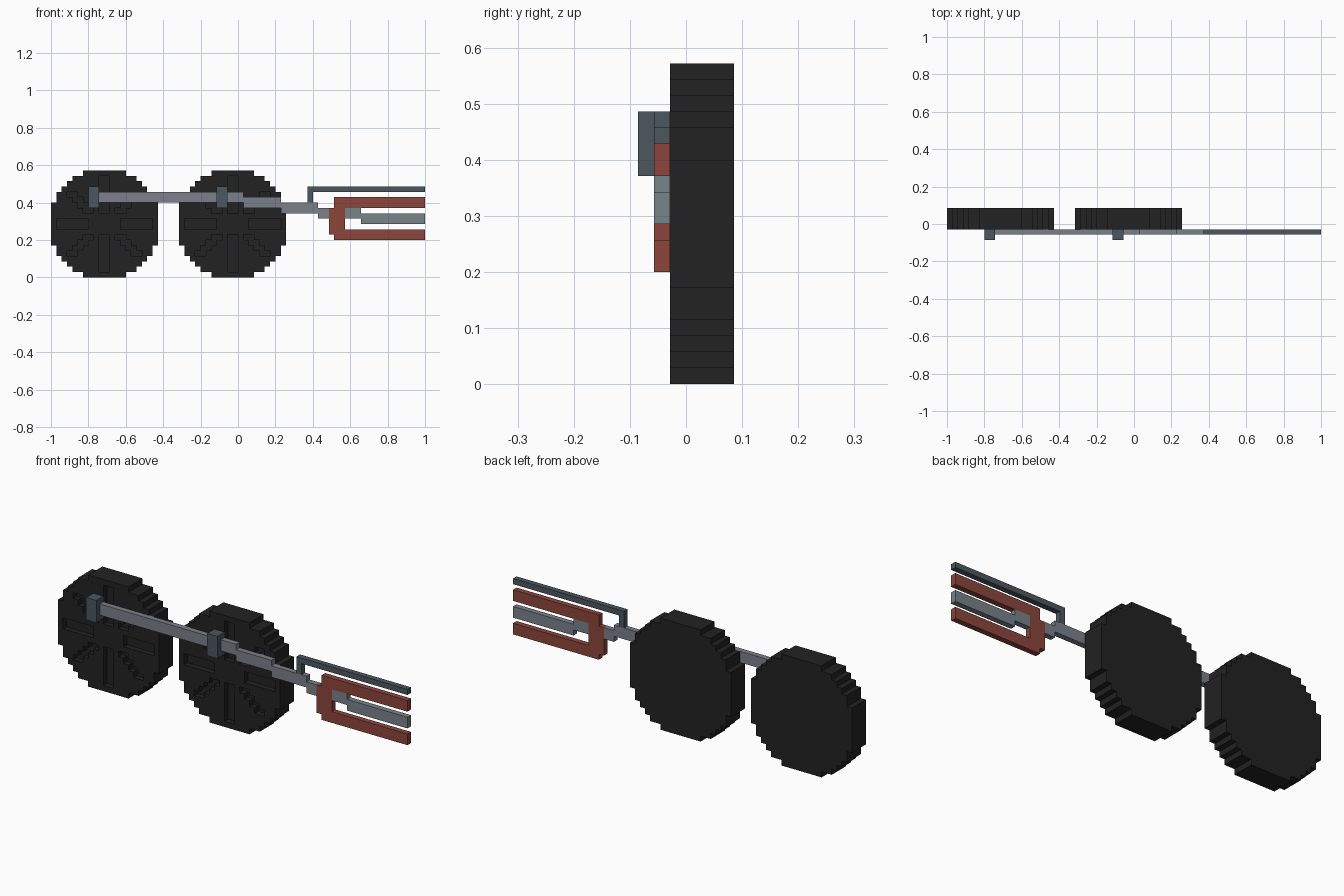
import bpy, bmesh
from mathutils import Vector

cube = bpy.data.objects.get("Cube")
if cube:
    bpy.data.objects.remove(cube, do_unlink=True)

U = 2 / 70                      # block size
ORIGIN = Vector((-1, -3 * U, 0))  # corner of block (0, 0, 0)


def material(name, rgb):
    """Flat material from 0-255 display values."""
    lin = [((c / 255 + 0.055) / 1.055) ** 2.4 for c in rgb] + [1]
    m = bpy.data.materials.new(name)
    m.use_nodes = True
    m.diffuse_color = lin
    bsdf = m.node_tree.nodes["Principled BSDF"]
    bsdf.inputs["Base Color"].default_value = lin
    bsdf.inputs["Roughness"].default_value = 0.8
    return m


BLACK = material("tyre black", (34, 34, 34))
GREY = material("rod grey", (122, 128, 139))
TIP_GREY = material("tip grey", (121, 131, 138))
SLATE = material("slate", (76, 86, 96))
RED = material("brick red", (140, 70, 60))


def box(x0, x1, y0, y1, z0, z1):
    """Set of block cells filling the given ranges."""
    return {(x, y, z) for x in range(x0, x1)
            for y in range(y0, y1) for z in range(z0, z1)}


def build(name, cells, mat):
    """Fuse cells into one clean solid, keeping only its outer skin."""
    bm = bmesh.new()
    for cell in cells:
        for axis in range(3):
            for side in (0, 1):
                near = list(cell)
                near[axis] += 2 * side - 1
                if tuple(near) in cells:
                    continue
                b, c = (axis + 1) % 3, (axis + 2) % 3
                ring = []
                for db, dc in ((0, 0), (1, 0), (1, 1), (0, 1)):
                    p = Vector(cell)
                    p[axis] += side
                    p[b] += db
                    p[c] += dc
                    ring.append(bm.verts.new(ORIGIN + p * U))
                bm.faces.new(ring if side else ring[::-1])
    bmesh.ops.remove_doubles(bm, verts=bm.verts[:], dist=U * 0.01)
    bmesh.ops.dissolve_limit(bm, angle_limit=0.01,
                             verts=bm.verts[:], edges=bm.edges[:])
    me = bpy.data.meshes.new(name)
    bm.to_mesh(me)
    bm.free()
    me.materials.append(mat)
    ob = bpy.data.objects.new(name, me)
    bpy.context.collection.objects.link(ob)
    return ob


def wheel(start):
    """Blocky disc with eight spoke grooves in its front layer."""
    cells = set()
    for x, y, z in box(0, 20, 2, 6, 0, 20):
        a, b = abs(x - 9.5), abs(z - 9.5)
        groove = ((b < 1 and 3 < a < 9)                     # level
                  or (a < 1 and 2 < b < 9)                  # upright
                  or (2 < b < 6 and 0 <= a - b <= 1))       # diagonal
        if a * a + b * b < 106 and not (y == 2 and groove):
            cells.add((x + start, y, z))
    return cells


# Wheels and the pins on them
for label, start in (("right", 0), ("left", 24)):
    build(label + "_wheel", wheel(start), BLACK)
    build(label + "_pin", box(start + 7, start + 9, 0, 2, 13, 17), SLATE)

# Connecting rod, stepping down towards the fork
rod = box(9, 31, 1, 2, 14, 16) | box(33, 36, 1, 2, 14, 16)
rod |= box(31, 33, 1, 2, 14, 16)
for x0, x1, z in ((36, 43, 13), (43, 50, 12), (50, 52, 11)):
    rod |= box(x0, x1, 1, 2, z, z + 2)
build("connecting_rod", rod, GREY)

# Piston rod inside the fork
build("piston_rod", box(55, 58, 1, 2, 11, 13) | box(58, 70, 1, 2, 10, 12), TIP_GREY)

# Fork with two arms
build("fork", box(52, 53, 1, 2, 8, 13) | box(53, 55, 1, 2, 7, 15)
      | box(55, 70, 1, 2, 13, 15) | box(55, 70, 1, 2, 7, 9), RED)

# Thin upper rail with its short post
build("upper_rail", box(48, 49, 1, 2, 14, 17) | box(49, 70, 1, 2, 16, 17), SLATE)
